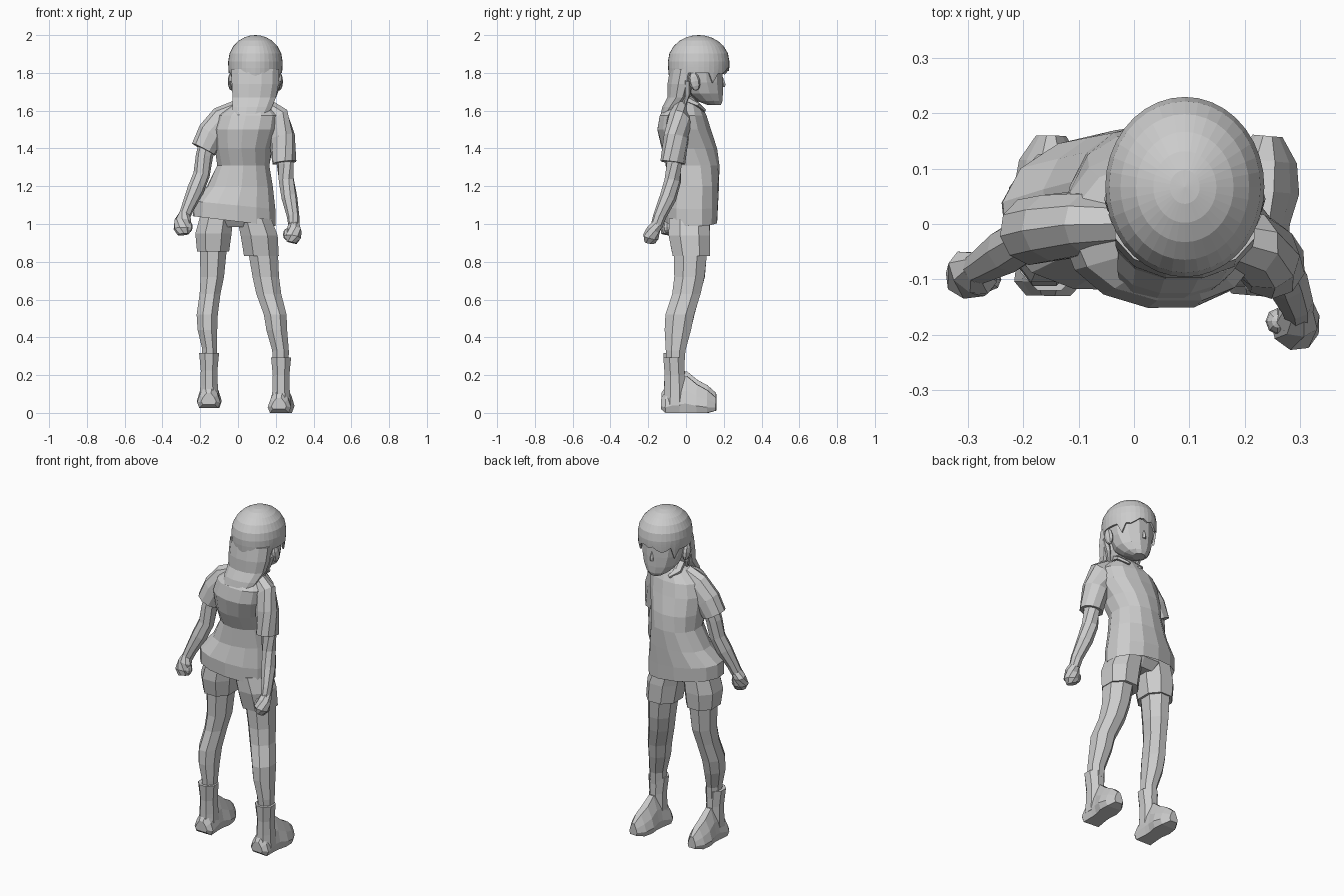
import bpy, bmesh
from math import sin, cos, pi, radians
from mathutils import Vector, Matrix


def make(name, rings, closed=True):
    """Skin a list of vertex rings into a mesh object."""
    bm = bmesh.new()
    rows = [[bm.verts.new(p) for p in r] for r in rings]
    n = len(rows[0])
    for a, b in zip(rows, rows[1:]):
        for i in range(n):
            j = (i + 1) % n
            bm.faces.new((a[i], a[j], b[j], b[i]))
    if closed:
        bm.faces.new(rows[0][::-1])
        bm.faces.new(rows[-1])
    bmesh.ops.remove_doubles(bm, verts=bm.verts, dist=1e-5)
    bmesh.ops.recalc_face_normals(bm, faces=bm.faces)
    me = bpy.data.meshes.new(name)
    bm.to_mesh(me)
    bm.free()
    ob = bpy.data.objects.new(name, me)
    bpy.context.collection.objects.link(ob)
    return ob


def loft(name, secs, n=8, follow=False, power=1.0):
    """Sections: x, y, z, rx, ry, [turn degrees, side tilt]. follow = square to the path."""
    rings = []
    pts = [Vector(s[:3]) for s in secs]
    fit = cos(pi / n) ** -power
    for k, s in enumerate(secs):
        turn, tilt = (list(s[5:]) + [0, 0])[:2]
        if follow:
            t = pts[min(k + 1, len(pts) - 1)] - pts[max(k - 1, 0)]
            m = t.to_track_quat('Z', 'Y').to_matrix()
        else:
            m = Matrix.Rotation(radians(turn), 3, 'Z')
        ring = []
        for i in range(n):
            a = 2 * pi * (i + .5) / n
            c, d = cos(a), sin(a)
            c = abs(c) ** power * (1 if c > 0 else -1)
            d = abs(d) ** power * (1 if d > 0 else -1)
            v = m @ Vector((s[3] * c * fit, s[4] * d * fit, 0))
            v.z += tilt * v.x
            ring.append(pts[k] + v)
        rings.append(ring)
    return make(name, rings)


def blob(name, loc, scale, turn=0):
    bpy.ops.mesh.primitive_uv_sphere_add(segments=8, ring_count=6, location=loc)
    ob = bpy.context.object
    ob.name, ob.scale = name, scale
    ob.rotation_euler = (radians(turn), 0, 0)
    return ob


# Shirt body, hips twisted against the shoulders
loft("shirt_body", [
    (-.02, .025, 1.06, .19, .11, 6, -.1),
    (-.02, .025, 1.015, .217, .138, 6, -.12),
    (-.02, .025, 1.10, .215, .142, 6, -.1),
    (.01, .04, 1.20, .172, .132, 4),
    (.028, .042, 1.31, .138, .132, 0),
    (.03, .018, 1.40, .15, .144, -5),
    (.045, -.01, 1.50, .172, .14, -8),
    (.06, -.015, 1.575, .165, .122, -8),
    (.072, -.01, 1.625, .105, .092, -8),
    (.078, .0, 1.65, .065, .062, -8)], 14, power=.9)

# Sleeves
loft("left_sleeve", [
    (.0, .0, 1.56, .045, .09), (-.08, .0, 1.535, .055, .085),
    (-.14, -.005, 1.475, .06, .075), (-.182, -.012, 1.395, .06, .066)], 10, True)
loft("right_sleeve", [
    (.13, -.02, 1.575, .045, .09), (.2, -.035, 1.545, .06, .082),
    (.232, -.052, 1.46, .06, .07), (.246, -.07, 1.325, .061, .064)], 10, True)

# Bare arms
loft("left_arm", [
    (-.15, -.005, 1.46, .042, .045), (-.178, -.015, 1.36, .039, .043),
    (-.193, -.025, 1.26, .038, .042), (-.225, -.045, 1.18, .04, .042),
    (-.265, -.07, 1.09, .031, .032), (-.282, -.08, 1.045, .027, .03)], 8, True)
loft("right_arm", [
    (.24, -.06, 1.42, .042, .045), (.25, -.065, 1.32, .039, .043),
    (.256, -.07, 1.23, .037, .043), (.272, -.095, 1.14, .038, .042),
    (.292, -.14, 1.04, .03, .032), (.296, -.155, .99, .027, .03)], 8, True)

# Closed fists with thumbs
loft("left_fist", [
    (-.28, -.08, 1.055, .026, .028), (-.292, -.088, 1.02, .045, .033),
    (-.294, -.098, .975, .045, .036), (-.29, -.104, .945, .03, .025)], 8, True)
loft("right_fist", [
    (.297, -.15, 1.0, .027, .028), (.297, -.172, .97, .037, .034),
    (.291, -.187, .93, .042, .04), (.284, -.19, .902, .028, .026)], 8, True)
blob("left_thumb", (-.262, -.1, .985), (.022, .022, .032))
blob("right_thumb", (.26, -.176, .945), (.022, .024, .032))

# Shorts
loft("shorts_seat", [
    (-.015, .015, .985, .14, .075), (-.015, .02, 1.03, .18, .11),
    (-.015, .025, 1.09, .175, .1)], 12)
loft("left_shorts_leg", [
    (-.132, .022, .855, .085, .098), (-.13, .017, .95, .096, .11),
    (-.11, .02, 1.06, .085, .105)], 8, power=.9)
loft("right_shorts_leg", [
    (.124, .028, .83, .092, .098), (.112, .018, .94, .098, .11),
    (.085, .015, 1.03, .09, .105)], 8, power=.9)

# Bare legs
loft("left_leg", [
    (-.15, -.055, .26, .038, .046), (-.15, -.055, .34, .04, .05),
    (-.162, -.043, .44, .052, .069), (-.163, -.03, .52, .056, .075),
    (-.148, .002, .63, .055, .073), (-.136, .02, .72, .062, .08),
    (-.13, .025, .90, .074, .09)], 8)
loft("right_leg", [
    (.226, -.055, .26, .042, .047), (.225, -.055, .33, .044, .052),
    (.205, -.043, .44, .055, .07), (.197, -.033, .52, .06, .076),
    (.163, .002, .63, .066, .075), (.147, .018, .72, .07, .08),
    (.13, .025, .88, .08, .09)], 8)


def boot(side, x, z0, turn):
    """Ankle sock and foot."""
    loft(side + "_sock", [
        (x, -.06, z0 + .04, .052, .06), (x, -.058, z0 + .12, .046, .058),
        (x, -.06, z0 + .2, .044, .053), (x, -.065, z0 + .293, .053, .055),
        (x, -.065, z0 + .293, .043, .045)], 8)
    prof = [(-.13, .04, .02, .08), (-.105, .062, 0, .12), (-.03, .054, 0, .19),
            (.005, .054, 0, .195), (.06, .066, 0, .15), (.115, .057, 0, .12),
            (.16, .027, .012, .08)]
    rot = Matrix.Rotation(radians(turn), 3, 'Z')
    shape = [(-.8, 0), (.8, 0), (1, .25), (.76, .6), (.3, 1), (-.3, 1), (-.76, .6), (-1, .25)]
    rings = []
    for y, w, lo, hi in prof:
        rings.append([rot @ Vector((w * a, y, 0)) + Vector((x, 0, z0 + lo + (hi - lo) * b))
                      for a, b in shape])
    make(side + "_foot", rings)


boot("left", -.153, .025, -1)
boot("right", .228, 0, -5)

# Neck and collar
loft("neck", [(.078, .0, 1.58, .05, .05), (.082, .02, 1.66, .043, .044),
              (.09, .045, 1.74, .05, .052)], 8, True)
for s in (-1, 1):
    loft("collar_flap", [
        (.08 + s * .05, .01, 1.66, .026, .02), (.08 + s * .06, .06, 1.632, .03, .012),
        (.08 + s * .035, .1, 1.60, .008, .008)], 6, True)

# Face, nose and ears
loft("face", [
    (.092, .15, 1.63, .035, .035), (.092, .127, 1.65, .066, .066),
    (.092, .1, 1.69, .096, .095), (.092, .08, 1.75, .115, .115),
    (.092, .073, 1.81, .123, .121), (.092, .07, 1.88, .123, .122)], 12)
loft("nose", [(.092, .188, 1.725, .012, .016), (.092, .187, 1.742, .01, .019),
              (.092, .185, 1.78, .004, .008)], 6)
for s in (-1, 1):
    blob("ear", (.092 + s * .126, .045, 1.755), (.02, .03, .05), 12)


# Hair cap with an uneven fringe, ear openings and a long back
def hair_edge(deg, i):
    if deg < 52:
        return 1.81 + .018 * sin(i * 1.1)
    if deg < 70:
        return 1.745
    if deg < 112:
        return 1.80
    return 1.72


N = 36
levels = [0, .12, .26, .42, .6, .8, 1]
rings = []
for k in range(len(levels) + 4):
    ring = []
    for i in range(N):
        a = 2 * pi * i / N
        deg = min(360 * i / N, 360 - 360 * i / N)
        if k < len(levels):
            r, z = sin(levels[k] * pi / 2), 1.86 + .14 * cos(levels[k] * pi / 2)
        else:
            t = (k - len(levels) + 1) / 4
            z = 1.86 + (hair_edge(deg, i) - 1.86) * t
            r = 1 - 5.5 * (1.86 - z) ** 2
        ring.append((.092 + .144 * r * sin(a), .067 + .163 * r * cos(a), z))
    rings.append(ring)
cap = make("hair_cap", rings, False)
thick = cap.modifiers.new("thickness", 'SOLIDIFY')
thick.thickness = .012

# Hair gathered down the nape
loft("hair_back", [
    (.092, -.005, 1.82, .126, .08), (.091, -.02, 1.74, .124, .078),
    (.086, -.035, 1.67, .115, .064), (.075, -.07, 1.62, .105, .055),
    (.066, -.097, 1.58, .092, .037), (.062, -.11, 1.553, .07, .02)], 12)

# Thin locks behind the ears
for s in (-1, 1):
    loft("hair_lock", [
        (.092 + s * .115, .01, 1.76, .016, .022), (.09 + s * .098, .005, 1.69, .014, .02),
        (.088 + s * .085, -.01, 1.63, .007, .009)], 6, True)
